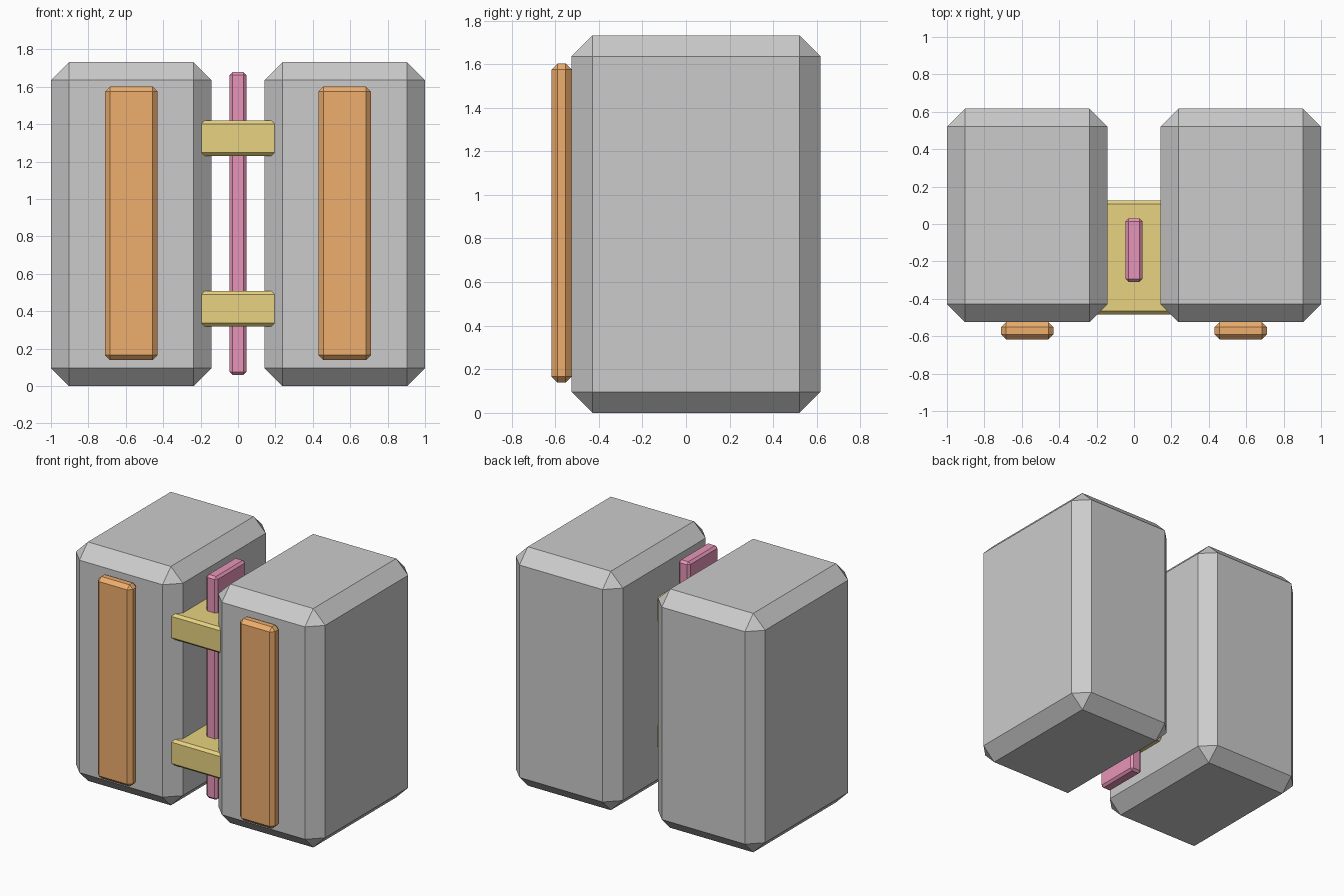
import bpy
from mathutils import Vector

if "Cube" in bpy.data.objects:
    bpy.data.objects.remove(bpy.data.objects["Cube"])


def material(name, color):
    mat = bpy.data.materials.new(name)
    mat.diffuse_color = color
    mat.use_nodes = True
    mat.node_tree.nodes["Principled BSDF"].inputs["Base Color"].default_value = mat.diffuse_color
    return mat


def chamfered_box(name, lo, hi, chamfer, mat=None):
    """Box between two corners with single-segment chamfers on every edge."""
    lo, hi = Vector(lo), Vector(hi)
    bpy.ops.mesh.primitive_cube_add(size=1, location=(lo + hi) / 2)
    obj = bpy.context.object
    obj.name = name
    obj.scale = hi - lo
    bpy.ops.object.transform_apply(location=False, rotation=False, scale=True)
    bevel = obj.modifiers.new("chamfer", 'BEVEL')
    bevel.width = chamfer
    bevel.segments = 1
    bevel.limit_method = 'NONE'
    if mat:
        obj.data.materials.append(mat)
    return obj


orange = material("orange", (0.85, 0.42, 0.15, 1))
yellow = material("yellow", (0.80, 0.65, 0.22, 1))
pink = material("pink", (0.80, 0.30, 0.48, 1))

# Twin tanks with a raised strip on each front face
for side, sign in (("left", -1), ("right", 1)):
    def span(a, b):
        return sorted((sign * a, sign * b))

    x0, x1 = span(0.142, 1.0)
    chamfered_box(side + "_tank", (x0, -0.525, 0), (x1, 0.617, 1.732), 0.096)
    x0, x1 = span(0.43, 0.711)
    chamfered_box(side + "_front_strip", (x0, -0.617, 0.139), (x1, -0.525, 1.602), 0.027, orange)

# Bridging brackets, ends sunk into the tanks
for name, z0, z1 in (("lower_bracket", 0.318, 0.508), ("upper_bracket", 1.23, 1.42)):
    chamfered_box(name, (-0.25, -0.483, z0), (0.25, 0.125, z1), 0.018, yellow)

# Thin upright plate through the brackets
chamfered_box("centre_plate", (-0.045, -0.31, 0.06), (0.045, 0.03, 1.679), 0.016, pink)
